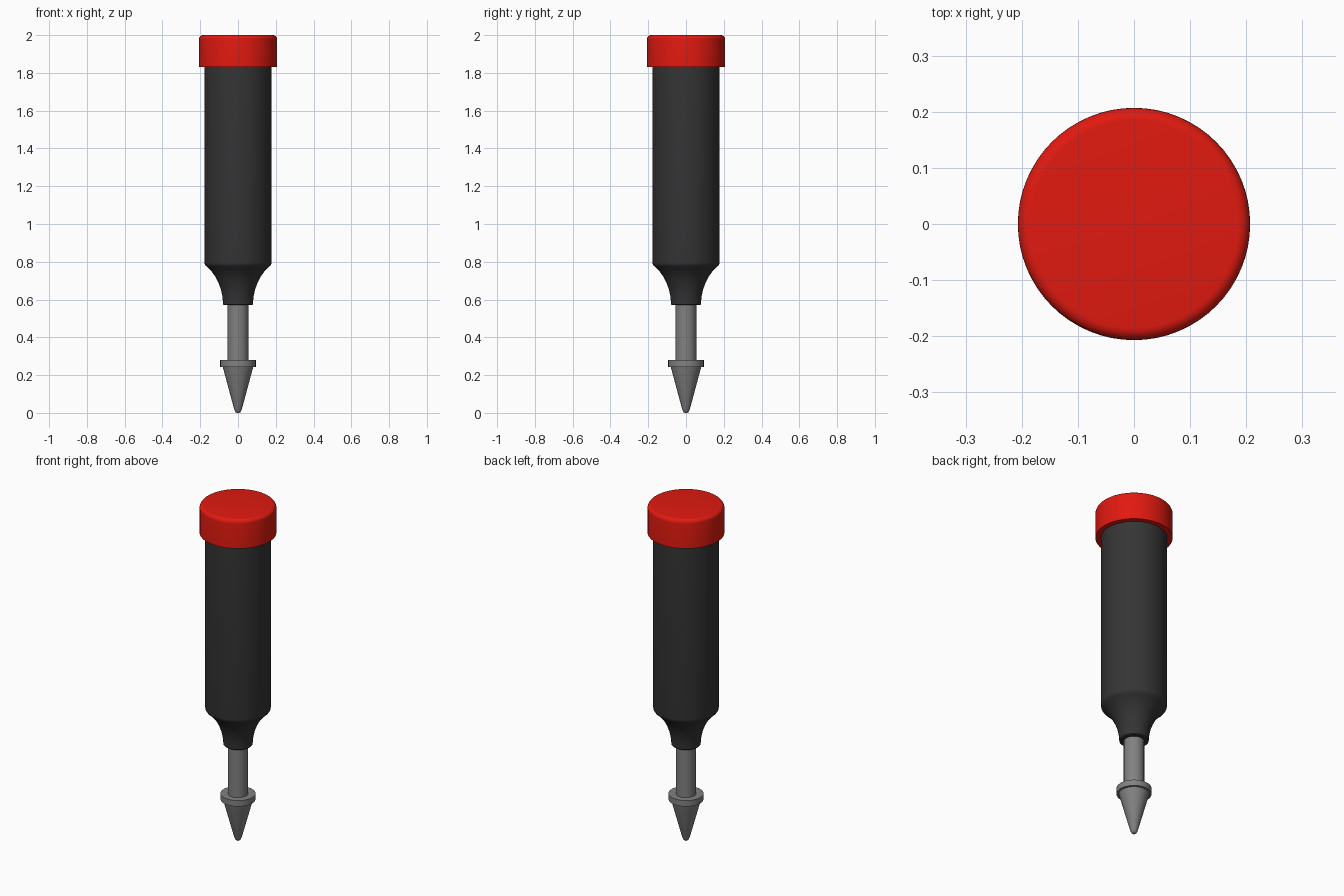
import bpy, bmesh, math

if "Cube" in bpy.data.objects:
    bpy.data.objects.remove(bpy.data.objects["Cube"])

SEGMENTS = 64


def material(name, color):
    mat = bpy.data.materials.new(name)
    mat.diffuse_color = (*color, 1)
    mat.use_nodes = True
    mat.node_tree.nodes["Principled BSDF"].inputs["Base Color"].default_value = mat.diffuse_color
    return mat


def lathe(name, profile, mat=None):
    """Revolve an (r, z) profile, bottom axis point to top axis point, around z."""
    bm = bmesh.new()
    verts = [bm.verts.new((r, 0, z)) for r, z in profile]
    edges = [bm.edges.new(pair) for pair in zip(verts, verts[1:])]
    bmesh.ops.spin(bm, geom=verts + edges, cent=(0, 0, 0), axis=(0, 0, 1),
                   angle=math.tau, steps=SEGMENTS)
    bmesh.ops.remove_doubles(bm, verts=bm.verts, dist=1e-5)
    bmesh.ops.recalc_face_normals(bm, faces=bm.faces)
    mesh = bpy.data.meshes.new(name)
    bm.to_mesh(mesh)
    bm.free()
    obj = bpy.data.objects.new(name, mesh)
    bpy.context.collection.objects.link(obj)
    if mat:
        mesh.materials.append(mat)
    bpy.ops.object.select_all(action='DESELECT')
    obj.select_set(True)
    bpy.context.view_layer.objects.active = obj
    bpy.ops.object.shade_smooth_by_angle(angle=math.radians(35))
    return obj


def arc(cr, cz, rad, start, end, steps):
    angles = [math.radians(start + (end - start) * i / steps) for i in range(steps + 1)]
    return [(cr + rad * math.cos(a), cz + rad * math.sin(a)) for a in angles]


red = material("red_plastic", (0.75, 0.01, 0.005))
black = material("black_rubber", (0.035, 0.035, 0.035))
steel = material("steel", (0.22, 0.22, 0.22))

# Conical tip with a rounded point
lathe("tip", [(0, 0.003), (0.008, 0), (0.014, 0.005), (0.02, 0.018),
              (0.081, 0.244), (0, 0.244)], steel)

# Collar above the tip
lathe("collar", [(0, 0.244), (0.094, 0.244), (0.094, 0.279), (0, 0.279)], steel)

# Shaft running up into the handle
lathe("shaft", [(0, 0.27), (0.055, 0.27), (0.055, 0.62), (0, 0.62)], steel)

# Handle with a flared neck
lathe("handle", [(0, 0.57), (0.074, 0.57), (0.079, 0.575), (0.08, 0.59), (0.083, 0.62),
                 (0.091, 0.655), (0.104, 0.69), (0.121, 0.723), (0.141, 0.75),
                 (0.16, 0.769), (0.171, 0.779), (0.176, 0.787), (0.1775, 0.797),
                 (0.1775, 1.85), (0, 1.85)], black)

# End cap with a rounded top edge
lathe("end_cap", [(0, 1.83), (0.207, 1.83)]
      + arc(0.185, 1.978, 0.022, 0, 90, 6) + [(0, 2.0)], red)
